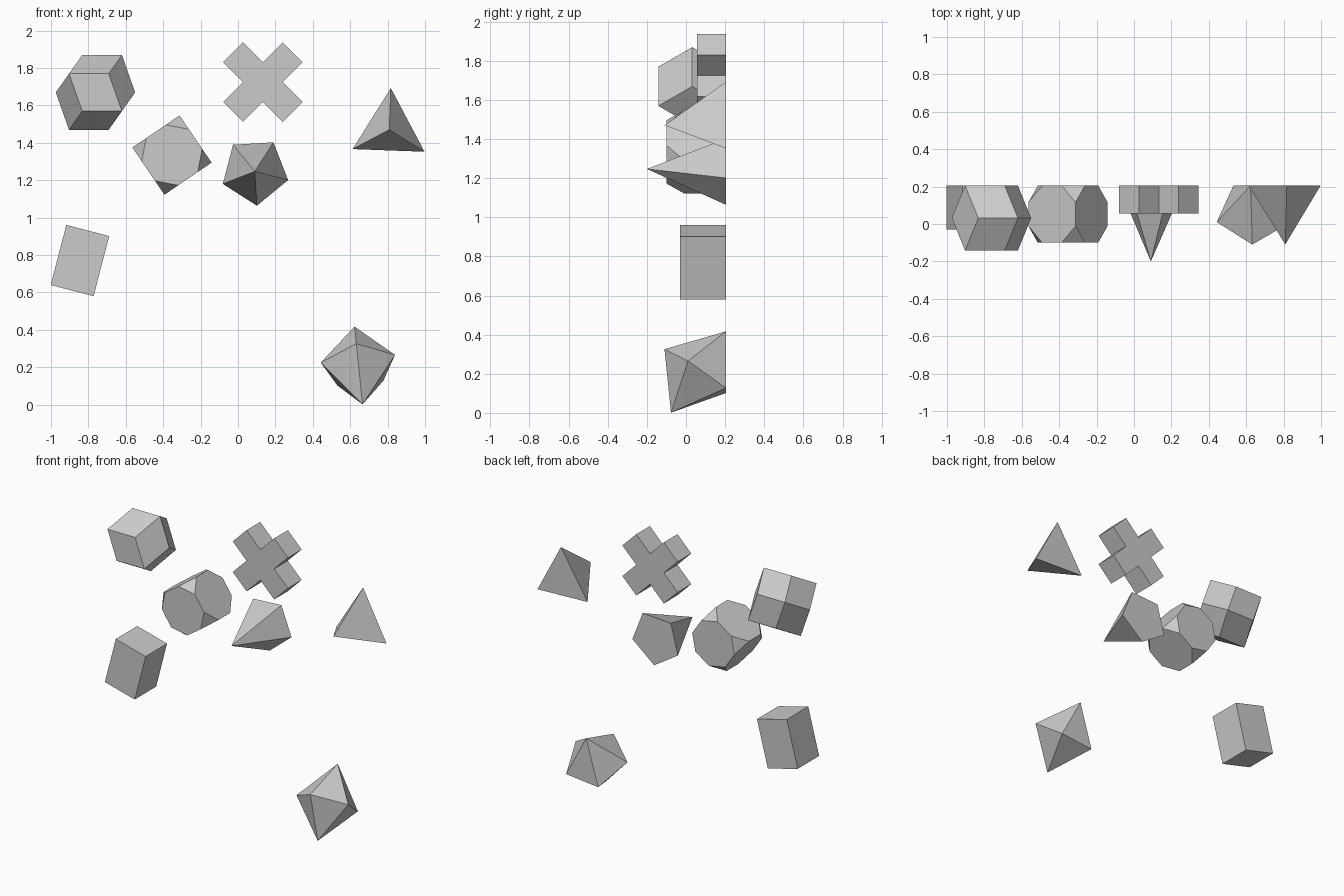
import bpy
import bmesh
from math import radians, cos, sin, pi, sqrt, atan2, degrees
from itertools import product
from mathutils import Matrix, Vector

if "Cube" in bpy.data.objects:
    bpy.data.objects.remove(bpy.data.objects["Cube"])

BACK = 0.205  # every solid rests on this plane, facing the front


def place(name, bm, x, z, twist=0, tilt=0):
    """Turn a solid built with local z as its height, then rest it on the back plane."""
    bm.transform(Matrix.Rotation(radians(twist), 4, 'Z') @ Matrix.Rotation(radians(tilt), 4, 'X'))
    low = min(v.co.z for v in bm.verts)
    bm.transform(Matrix.Rotation(pi / 2, 4, 'X') @ Matrix.Translation((0, 0, -low)))
    bmesh.ops.recalc_face_normals(bm, faces=bm.faces[:])
    mesh = bpy.data.meshes.new(name)
    bm.to_mesh(mesh)
    bm.free()
    ob = bpy.data.objects.new(name, mesh)
    ob.location = (x, BACK, z)
    bpy.context.collection.objects.link(ob)


def hull(points):
    """Convex solid around the points, with flat faces merged."""
    bm = bmesh.new()
    for p in points:
        bm.verts.new(p)
    bmesh.ops.convex_hull(bm, input=bm.verts[:])
    bmesh.ops.dissolve_limit(bm, angle_limit=radians(1), verts=bm.verts[:], edges=bm.edges[:])
    return bm


def prism(profile, height):
    bm = bmesh.new()
    face = bm.faces.new([bm.verts.new((p, q, 0)) for p, q in profile])
    top = bmesh.ops.extrude_face_region(bm, geom=[face], use_keep_orig=True)["geom"]
    bmesh.ops.translate(bm, vec=(0, 0, height),
                        verts=[g for g in top if isinstance(g, bmesh.types.BMVert)])
    return bm


def ring(n, r):
    return [(r * cos(2 * pi * k / n), r * sin(2 * pi * k / n)) for k in range(n)]


def pyramid(n, r, height):
    return hull([(p, q, 0) for p, q in ring(n, r)] + [(0, 0, height)])


def cyclic(p):
    return [Vector((p[i], p[(i + 1) % 3], p[(i + 2) % 3])) for i in range(3)]


# Rhombic dodecahedron: cube corners plus one point over each cube face
s = 0.1225
pts = [Vector(c) * s for c in product((-1, 1), repeat=3)]
pts += [v * s for h in (-2, 2) for v in cyclic((h, 0, 0))]
place("rhombic_dodecahedron", hull(pts), -0.762, 1.669, twist=54.7, tilt=45)

# Truncated cube: two cut points per edge
s, t = 0.1525, sqrt(2) - 1
pts = [v * s for a, b, c in product((-1, 1), repeat=3) for v in cyclic((a * t, b, c))]
place("truncated_cube", hull(pts), -0.353, 1.334, twist=34.2)

# Diagonal cross: one arm outline turned four times
u = 0.15
outline = []
for k in range(4):
    c, d = (1, 0, -1, 0)[k], (0, 1, 0, -1)[k]
    outline += [(u * (p * c - q * d), u * (p * d + q * c))
                for p, q in ((1.5, -0.5), (1.5, 0.5), (0.5, 0.5))]
place("cross", prism(outline, u), 0.133, 1.724, twist=45)

# Pyramids
place("tetrahedron", pyramid(3, 0.2223, 0.314), 0.809, 1.470, twist=87.9)
place("pentagonal_pyramid", pyramid(5, 0.184, 0.405), 0.090, 1.247, twist=57.4)

# Rectangular block
w, l = 0.1185, 0.166
place("block", prism([(-w, -l), (w, -l), (w, l), (-w, l)], 0.235), -0.845, 0.770, twist=-14.6)

# Pentagonal bipyramid lying on one of its faces
r, half = 0.21, 0.252
pts = [(q, 0, -p) for p, q in ring(5, -r)] + [(0, half, 0), (0, -half, 0)]
pts = [(p, q, -h) if abs(min(v[2] for v in pts) + r) < 1e-4 else (p, q, h) for p, q, h in pts]
lean = degrees(atan2(r * cos(pi / 5), half))
place("pentagonal_bipyramid", hull(pts), 0.6445, 0.209, twist=5.9, tilt=-lean)
